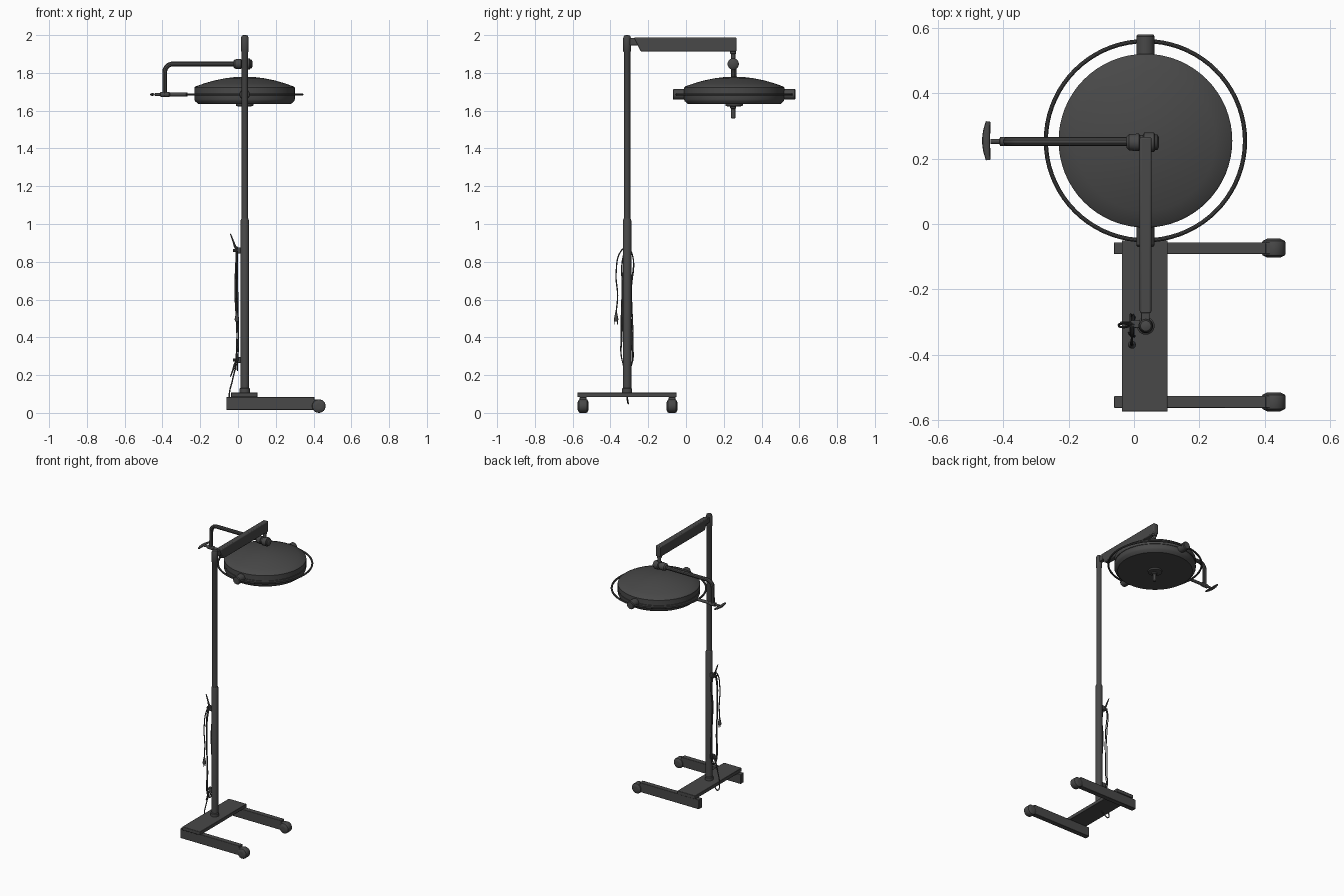
import bpy, math
from mathutils import Vector, Matrix

if "Cube" in bpy.data.objects:
    bpy.data.objects.remove(bpy.data.objects["Cube"])

PX, PY = 0.036, -0.312      # pole axis
LX, LY, LZ = 0.035, 0.255, 1.686   # lamp centre

# Dark charcoal finish on every part
DARK = bpy.data.materials.new('charcoal')
DARK.diffuse_color = (0.065, 0.065, 0.065, 1)
DARK.use_nodes = True
DARK.node_tree.nodes["Principled BSDF"].inputs["Base Color"].default_value = DARK.diffuse_color


def finish(ob, name, angle=35):
    ob.name = name
    bpy.ops.object.select_all(action='DESELECT')
    ob.select_set(True)
    bpy.context.view_layer.objects.active = ob
    if ob.type == 'CURVE':
        bpy.ops.object.convert(target='MESH')
        ob = bpy.context.object
    ob.data.materials.clear()
    ob.data.materials.append(DARK)
    bpy.ops.object.shade_smooth_by_angle(angle=math.radians(angle))
    return ob


def box(name, x, y, z, bevel=0.003):
    bpy.ops.mesh.primitive_cube_add(size=1)
    ob = bpy.context.object
    for v in ob.data.vertices:
        v.co = [(r[0] + r[1]) / 2 + c * (r[1] - r[0]) for r, c in zip((x, y, z), v.co)]
    if bevel:
        m = ob.modifiers.new('bevel', 'BEVEL')
        m.width, m.segments = bevel, 2
    return finish(ob, name)


def lathe(name, profile, loc, axis='Z', n=32):
    """Revolve (radius, height) points about an axis; ends are closed."""
    profile = sorted(profile, key=lambda p: p[1])
    rows = [[(r * math.cos(2 * math.pi * i / n), r * math.sin(2 * math.pi * i / n), h)
             for i in range(n)] for r, h in profile]
    verts = [v for row in rows for v in row]
    faces = [(a * n + i, a * n + (i + 1) % n, (a + 1) * n + (i + 1) % n, (a + 1) * n + i)
             for a in range(len(rows) - 1) for i in range(n)]
    faces += [tuple(range(n))[::-1], tuple(range((len(rows) - 1) * n, len(rows) * n))]
    me = bpy.data.meshes.new(name)
    me.from_pydata(verts, [], faces)
    rot = {'Z': Matrix(), 'Y': Matrix.Rotation(-math.pi / 2, 4, 'X'),
           'X': Matrix.Rotation(math.pi / 2, 4, 'Y')}[axis]
    me.transform(Matrix.Translation(loc) @ rot)
    ob = bpy.data.objects.new(name, me)
    bpy.context.collection.objects.link(ob)
    return finish(ob, name)


def tube(name, pts, r, smooth=True, radii=None, res=6):
    cu = bpy.data.curves.new(name, 'CURVE')
    cu.dimensions, cu.bevel_depth, cu.use_fill_caps = '3D', r, True
    cu.bevel_resolution, cu.resolution_u = 3, res
    if smooth:
        s = cu.splines.new('BEZIER')
        s.bezier_points.add(len(pts) - 1)
        for i, (b, p) in enumerate(zip(s.bezier_points, pts)):
            b.co = p
            b.handle_left_type = b.handle_right_type = 'AUTO'
            b.radius = radii[i] if radii else 1
    else:
        s = cu.splines.new('POLY')
        s.points.add(len(pts) - 1)
        for b, p in zip(s.points, pts):
            b.co = (*p, 1)
    ob = bpy.data.objects.new(name, cu)
    bpy.context.collection.objects.link(ob)
    return finish(ob, name)


# Wheeled base
box('base_plate', (-0.037, 0.103), (-0.575, -0.05), (0.083, 0.108))
for side, y in (('left', -0.545), ('right', -0.074)):
    box(f'base_leg_{side}', (-0.062, 0.405), (y - 0.018, y + 0.018), (0.016, 0.084))
    lathe(f'caster_{side}', [(0.012, -0.029), (0.02, -0.029), (0.034, -0.022), (0.036, -0.018),
                             (0.036, 0.018), (0.034, 0.022), (0.02, 0.029), (0.012, 0.029)],
          (0.428, y, 0.036), 'Y', 24)
    box(f'caster_mount_{side}', (0.385, 0.42), (y - 0.018, y + 0.018), (0.022, 0.07))

# Telescopic pole
lathe('pole_lower', [(0.027, 0.105), (0.027, 0.128), (0.0225, 0.132), (0.0225, 1.018),
                     (0.0185, 1.028)], (PX, PY, 0))
lathe('pole_upper', [(0.0175, 1.0), (0.0175, 1.91), (0.0205, 1.915), (0.0205, 1.985),
                     (0.016, 1.997), (0.006, 2.0)], (PX, PY, 0))

# Spring arm with slanted rear end
box('arm_bracket', (0.022, 0.048), (PY, -0.235), (1.945, 1.985))
arm = box('spring_arm', (0.017, 0.054), (-0.275, 0.267), (1.913, 1.988), 0.006)
for v in arm.data.vertices:
    if v.co.y < 0 and v.co.z < 1.95:
        v.co.y += 0.035

# Joint under the arm
lathe('drop_stem', [(0.011, 1.84), (0.011, 1.9), (0.016, 1.902), (0.016, 1.918)],
      (LX, 0.25, 0), n=20)
lathe('joint_hub', [(0.017, -0.058), (0.025, -0.05), (0.027, -0.02), (0.022, -0.017),
                    (0.022, -0.008), (0.03, -0.004), (0.03, 0.026), (0.024, 0.03),
                    (0.024, 0.036), (0.016, 0.041)], (LX, LY - 0.005, 1.847), 'X')

# Bent yoke tube carrying the ring
bend = [(-0.345 - 0.043 * math.sin(t * math.pi / 16), LY - 0.002,
         1.804 + 0.043 * math.cos(t * math.pi / 16)) for t in range(9)]
tube('yoke_tube', [(0.0, LY - 0.002, 1.847)] + bend + [(-0.388, LY - 0.002, 1.68)], 0.0135, False)
lathe('yoke_pivot', [(0.008, -0.44), (0.008, -0.412), (0.014, -0.41), (0.014, -0.365),
                     (0.01, -0.36), (0.01, -0.268)], (0, LY - 0.002, LZ), 'X', 20)

# Bow handle at the end of the yoke
grip = tube('yoke_handle', [(-0.447, 0.196, 0), (-0.451, 0.225, 0), (-0.453, LY, 0),
                            (-0.451, 0.285, 0), (-0.447, 0.314, 0)],
            0.0125, True, [0.55, 0.9, 1, 0.9, 0.55])
for v in grip.data.vertices:
    v.co.z = v.co.z * 0.6 + LZ

# Gimbal ring and its pivots
bpy.ops.mesh.primitive_torus_add(location=(LX, LY, LZ), major_radius=0.305, minor_radius=0.0065,
                                 major_segments=72, minor_segments=10)
finish(bpy.context.object, 'gimbal_ring')
for name, s in (('rear', 1), ('front', -1)):
    lathe(f'ring_pivot_{name}', [(0.028, 0.25 * s), (0.028, 0.32 * s), (0.024, 0.325 * s)],
          (LX, LY, LZ), 'Y', 24)

# Lamp head, lens and sterile handle
lathe('lamp_head', [(0.236, 1.635), (0.245, 1.6352), (0.262, 1.65), (0.266, 1.66), (0.266, 1.683),
                    (0.263, 1.684), (0.263, 1.688), (0.266, 1.689), (0.266, 1.722), (0.26, 1.728),
                    (0.215, 1.744), (0.16, 1.76), (0.1, 1.772), (0.05, 1.778), (0.005, 1.78)],
      (LX, LY, 0), n=64)
lathe('lamp_centre_disc', [(0.03, 1.622), (0.045, 1.625), (0.048, 1.64)], (LX, LY, 0))
lathe('lamp_handle', [(0.008, 1.558), (0.011, 1.562), (0.011, 1.61), (0.016, 1.614),
                      (0.016, 1.63)], (LX, LY - 0.005, 0), n=20)

# Cord hooks, the lower one a mirror of the upper
for name, z, s in (('upper', 0.86, 1), ('lower', 0.28, -1)):
    box(f'cord_hook_base_{name}', (-0.012, 0.02), (-0.318, -0.296), (z - 0.016, z + 0.016))
    tube(f'cord_hook_{name}', [(0.005, -0.307, z), (-0.012, -0.306, z + s * 0.015),
                               (-0.024, -0.304, z + s * 0.045), (-0.04, -0.302, z + s * 0.088)],
         0.007, True, [1, 1, 0.7, 0.45])
    tube(f'cord_hook_lip_{name}', [(-0.026, -0.307, z), (0.0, -0.307, z)], 0.009, False)

# Cord wound between the hooks
for i, (x, w) in enumerate(((-0.002, 0.0), (-0.01, 0.005))):
    tube(f'cord_loop_{i + 1}', [
        (x, -0.31, 0.876), (x, -0.286, 0.845), (x, -0.294 + w, 0.65),
        (x + 0.004, -0.286 + w, 0.36), (x, -0.287, 0.26), (x, -0.31, 0.225 + w),
        (x, -0.336, 0.27), (x + 0.004, -0.343 + w, 0.42), (x - 0.006, -0.338 + w, 0.65),
        (x, -0.33, 0.84), (x, -0.31, 0.876)], 0.0032)
tube('cord_plug_end', [(-0.005, -0.312, 0.878), (-0.006, -0.342, 0.86), (-0.008, -0.37, 0.74),
                       (-0.008, -0.362, 0.62), (-0.006, -0.37, 0.53)], 0.0035)
lathe('plug', [(0.004, 0.535), (0.007, 0.52), (0.012, 0.495), (0.01, 0.485)],
      (-0.006, -0.37, 0), n=12)
for dy in (-0.007, 0.007):
    tube('plug_pin', [(-0.006, -0.37 + dy, 0.488), (-0.006, -0.37 + dy, 0.468)], 0.0025, False)
tube('cord_base_end', [(-0.008, -0.31, 0.26), (-0.03, -0.316, 0.17), (-0.046, -0.312, 0.09),
                       (-0.036, -0.306, 0.05), (-0.01, -0.31, 0.062), (0.02, -0.31, 0.086)], 0.0035)
